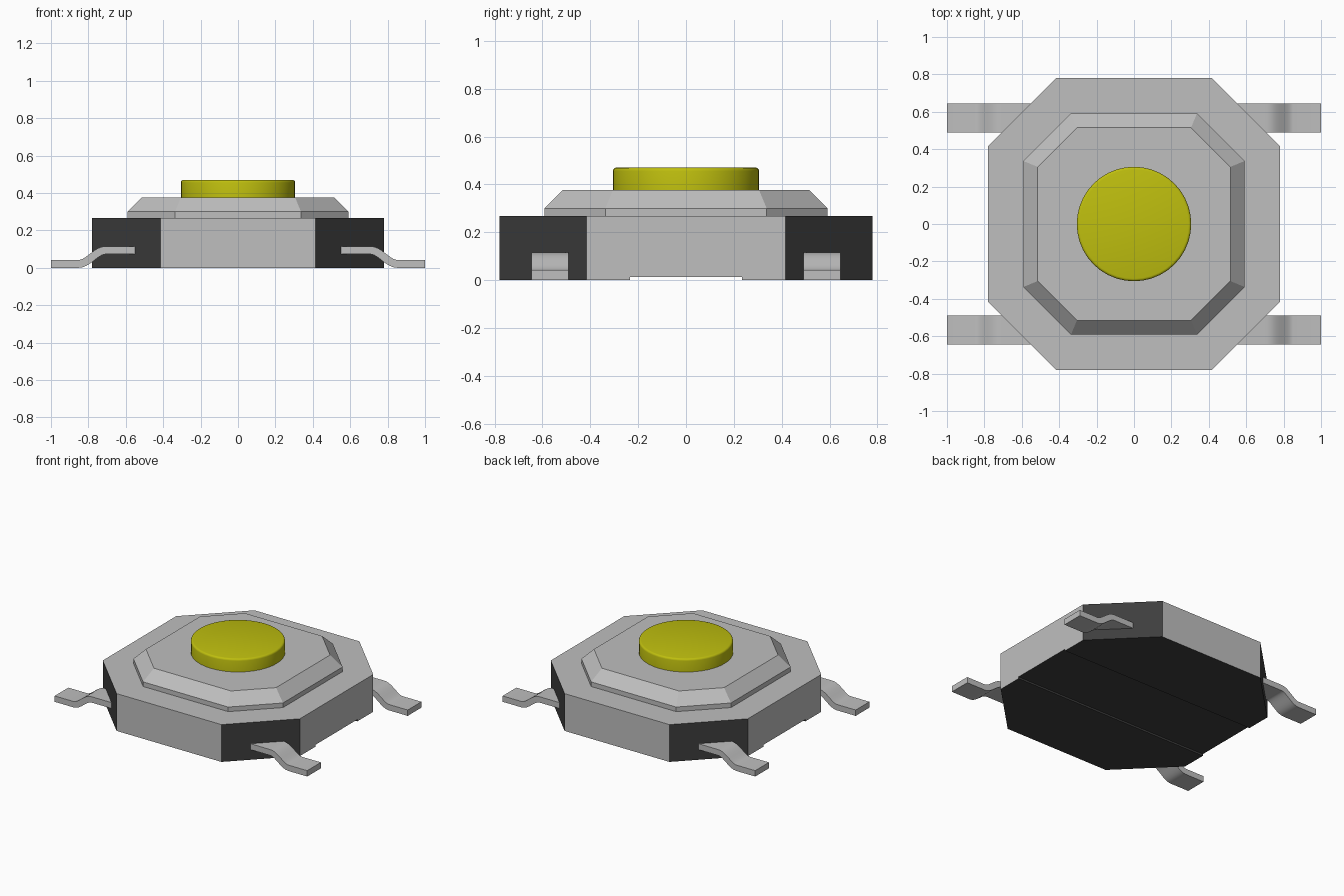
import bpy, bmesh, math
from mathutils import Vector

cube = bpy.data.objects.get("Cube")
if cube:
    bpy.data.objects.remove(cube, do_unlink=True)


def material(name, rgb):
    m = bpy.data.materials.new(name)
    m.use_nodes = True
    m.diffuse_color = (*rgb, 1)
    m.node_tree.nodes["Principled BSDF"].inputs["Base Color"].default_value = (*rgb, 1)
    return m


METAL = material("metal grey", (0.52, 0.52, 0.52))
PLASTIC = material("dark plastic", (0.048, 0.048, 0.048))
YELLOW = material("button yellow", (0.52, 0.52, 0.0045))


def finish(name, bm, mats, smooth=False):
    bmesh.ops.recalc_face_normals(bm, faces=bm.faces)
    me = bpy.data.meshes.new(name)
    bm.to_mesh(me)
    bm.free()
    for m in mats:
        me.materials.append(m)
    ob = bpy.data.objects.new(name, me)
    bpy.context.collection.objects.link(ob)
    if smooth:
        bpy.ops.object.select_all(action='DESELECT')
        ob.select_set(True)
        bpy.context.view_layer.objects.active = ob
        bpy.ops.object.shade_smooth_by_angle(angle=math.radians(35))
    return ob


def extrude(points, offset):
    """Polygon of 3D points swept along an offset into a closed solid."""
    bm = bmesh.new()
    face = bm.faces.new([bm.verts.new(p) for p in points])
    new = bmesh.ops.extrude_face_region(bm, geom=[face], use_keep_orig=True)["geom"]
    bmesh.ops.translate(bm, vec=offset, verts=[v for v in new if isinstance(v, bmesh.types.BMVert)])
    return bm


def octagon(half, corner, z):
    quarter = [(half, -corner), (half, corner)]
    pts = []
    for _ in range(4):
        pts += [(x, y, z) for x, y in quarter]
        quarter = [(-y, x) for x, y in quarter]
    return pts


# Housing: section with a shallow groove underneath, corners cut off diagonally
H, C, TOP, GROOVE, DEPTH = 0.78, 0.415, 0.267, 0.235, 0.013
section = [(-H, 0), (-GROOVE, 0), (-GROOVE, DEPTH), (GROOVE, DEPTH),
           (GROOVE, 0), (H, 0), (H, TOP), (-H, TOP)]
bm = extrude([(-H, y, z) for y, z in section], (2 * H, 0, 0))
for sx in (-1, 1):
    for sy in (-1, 1):
        cut = bmesh.ops.bisect_plane(
            bm, geom=bm.verts[:] + bm.edges[:] + bm.faces[:],
            plane_co=(sx * H, sy * C, 0), plane_no=Vector((sx, sy, 0)).normalized(),
            clear_outer=True)["geom_cut"]
        bmesh.ops.edgeloop_fill(bm, edges=[e for e in cut if isinstance(e, bmesh.types.BMEdge)])
bmesh.ops.recalc_face_normals(bm, faces=bm.faces)
# Plastic on the underside, the groove walls and the cut corners; metal elsewhere
for f in bm.faces:
    n, c = f.normal, f.calc_center_median()
    diagonal = abs(n.x) > 0.5 and abs(n.y) > 0.5
    groove_wall = abs(n.y) > 0.9 and abs(c.y) < 0.3
    f.material_index = int(n.z < -0.5 or diagonal or groove_wall)
finish("housing", bm, [METAL, PLASTIC])

# Raised cover: short vertical wall, then a sloped shoulder
bm = bmesh.new()
rings = [[bm.verts.new(p) for p in octagon(*r)] for r in
         ((0.592, 0.337, TOP - 0.01), (0.592, 0.337, 0.30), (0.515, 0.305, 0.377))]
for a, b in zip(rings, rings[1:]):
    for i in range(8):
        j = (i + 1) % 8
        bm.faces.new((a[i], a[j], b[j], b[i]))
bm.faces.new(rings[0])
bm.faces.new(rings[-1])
finish("cover", bm, [METAL])

# Round push button with a softened top rim
bm = bmesh.new()
bmesh.ops.create_cone(bm, cap_ends=True, segments=40, radius1=0.306, radius2=0.306, depth=0.11)
bmesh.ops.translate(bm, vec=(0, 0, 0.415), verts=bm.verts)
rim = [e for e in bm.edges if all(v.co.z > 0.46 for v in e.verts)]
bmesh.ops.bevel(bm, geom=rim, offset=0.014, segments=3, profile=0.5, affect='EDGES')
finish("button", bm, [YELLOW], smooth=True)

# Gull-wing legs: an S-shaped centre line thickened on both sides
THICK, LOW, HIGH, BEND_IN, BEND_OUT, STEPS = 0.042, 0.0215, 0.094, 0.71, 0.85, 10
path = [Vector((0.53, HIGH))]
for i in range(STEPS + 1):
    t = i / STEPS
    path.append(Vector((BEND_IN + (BEND_OUT - BEND_IN) * t,
                        HIGH + (LOW - HIGH) * t * t * (3 - 2 * t))))
path.append(Vector((1.0, LOW)))
upper, lower = [], []
for i, p in enumerate(path):
    d = (path[min(i + 1, len(path) - 1)] - path[max(i - 1, 0)]).normalized()
    if i in (0, 1, len(path) - 2, len(path) - 1):
        d = Vector((1, 0))
    n = Vector((-d.y, d.x)) * THICK / 2
    upper.append(p + n)
    lower.append(p - n)
outline = upper + lower[::-1]
for side, sx in (("left", 1), ("right", -1)):
    for end, y in (("front", -0.568), ("back", 0.568)):
        bm = extrude([(sx * p.x, y - 0.0775, p.y) for p in outline], (0, 0.155, 0))
        finish(f"{side}_{end}_leg", bm, [METAL], smooth=True)
